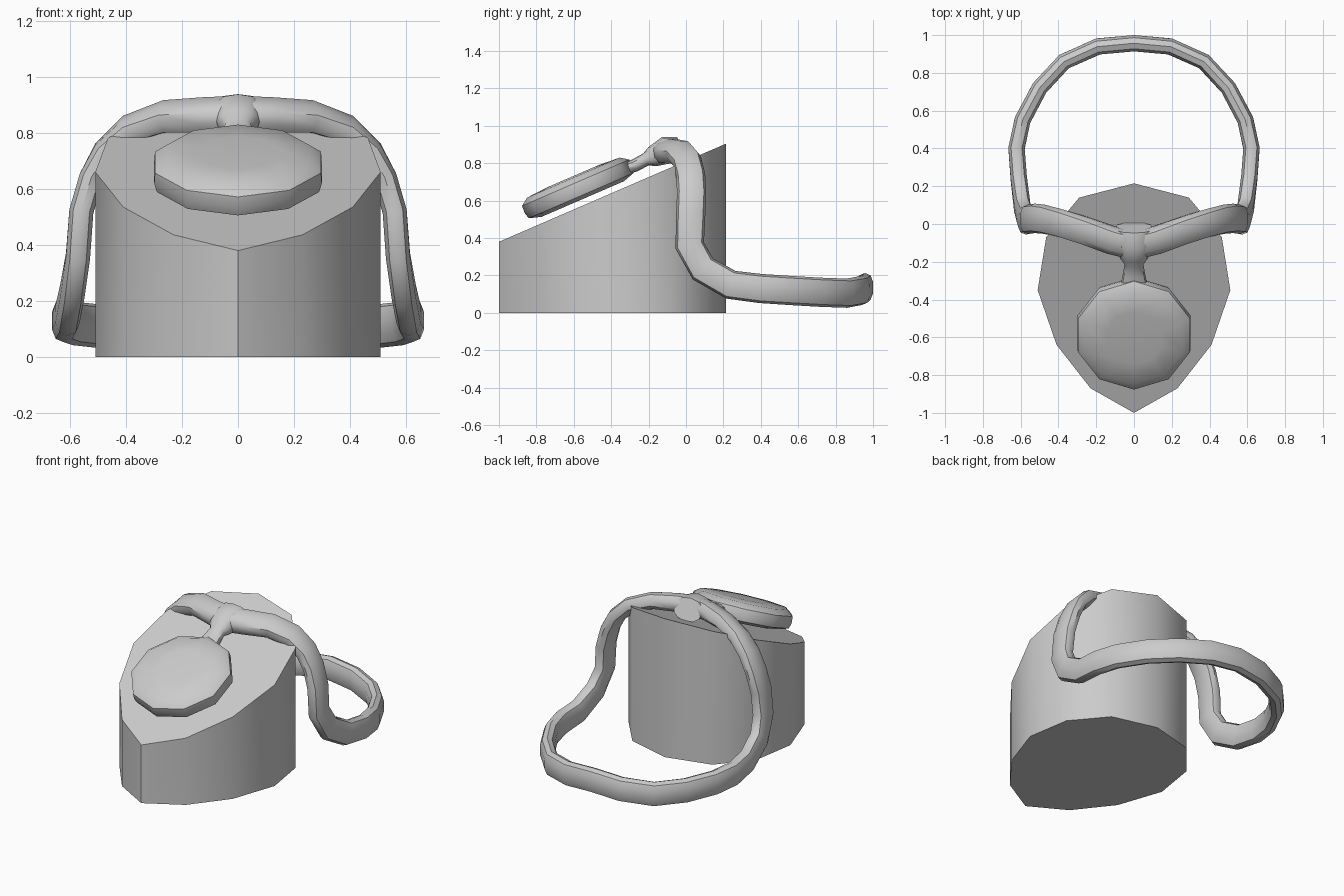
import bpy, bmesh, math
from mathutils import Vector

if "Cube" in bpy.data.objects:
    bpy.data.objects.remove(bpy.data.objects["Cube"])

SLOPE = 0.432                      # rise of the sloping top per unit y
UP = Vector((0, SLOPE, 1)).normalized()      # along-slope helpers
ALONG = Vector((0, 1, SLOPE)).normalized()
NORMAL = Vector((0, -SLOPE, 1)).normalized()
X = Vector((1, 0, 0))


def loft(name, rings, closed=False, angle=40):
    """Skin a list of equal-length point rings into one object."""
    bm = bmesh.new()
    vs = [[bm.verts.new(p) for p in r] for r in rings]
    n = len(vs[0])
    for i in range(len(vs) if closed else len(vs) - 1):
        a, b = vs[i], vs[(i + 1) % len(vs)]
        for j in range(n):
            k = (j + 1) % n
            bm.faces.new((a[j], a[k], b[k], b[j]))
    if not closed:
        bm.faces.new(vs[0])
        bm.faces.new(vs[-1])
    bmesh.ops.recalc_face_normals(bm, faces=bm.faces)
    me = bpy.data.meshes.new(name)
    bm.to_mesh(me)
    bm.free()
    ob = bpy.data.objects.new(name, me)
    bpy.context.collection.objects.link(ob)
    bpy.ops.object.select_all(action='DESELECT')
    ob.select_set(True)
    bpy.context.view_layer.objects.active = ob
    bpy.ops.object.shade_smooth_by_angle(angle=math.radians(angle))
    return ob


def oval(c, u, v, n=10, power=1.0, start=0.0):
    """Ring of n points around c with half-axes u and v."""
    pts = []
    for i in range(n):
        a = start + 2 * math.pi * i / n
        f = lambda t: math.copysign(abs(t) ** power, t)
        pts.append(Vector(c) + u * f(math.cos(a)) + v * f(math.sin(a)))
    return pts


# Wedge base: mirrored outline, flat bottom, sloping top
half = [(0, -1), (.23, -.87), (.41, -.64), (.51, -.35), (.465, -.07), (.29, .14), (0, .215)]
outline = half + [(-x, y) for x, y in half[-2:0:-1]]
loft("wedge_base",
     [[(x, y, 0) for x, y in outline],
      [(x, y, .38 + (y + 1) * SLOPE) for x, y in outline]], angle=37)

# Strap: half path (centre, wide direction in y/z), mirrored into a closed loop
path = [((0, -.115, .865), (.9, .4)), ((.12, -.085, .865), (.9, .4)),
        ((.26, -.035, .86), (.93, .35)), ((.39, .005, .815), (.97, .25)),
        ((.475, .025, .735), (1, .1)), ((.525, .03, .64), (1, 0)),
        ((.56, .025, .52), (1, 0)), ((.572, .02, .36), (.98, .25)),
        ((.592, .09, .235), (.65, .75)), ((.61, .24, .15), (.2, 1)),
        ((.622, .40, .13), (.05, 1)), ((.59, .55, .12), (0, 1)),
        ((.50, .72, .11), (0, 1)), ((.37, .86, .105), (0, 1)),
        ((.19, .94, .12), (0, 1)), ((0, .957, .135), (0, 1))]
mir = [((-c[0], c[1], c[2]), w) for c, w in path[-2:0:-1]]
loop = path + mir
rings = []
for i, (c, w) in enumerate(loop):
    nxt, prv = Vector(loop[(i + 1) % len(loop)][0]), Vector(loop[i - 1][0])
    t = (nxt - prv).normalized()
    wide = Vector((0, *w))
    wide = (wide - t * wide.dot(t)).normalized()
    thin = t.cross(wide)
    top = max(0, 1 - abs(c[0]) / .45) if c[1] < .1 and c[2] > .7 else 0
    rings.append(oval(c, wide * .078, thin * (.045 + .018 * top), 10, .8))
loft("strap_loop", rings, closed=True, angle=45)

# Flared sleeve over the strap, narrowing to a neck that holds the disc
sleeve = [(-.02, .875, .10, .07), (-.10, .87, .09, .075), (-.18, .835, .075, .055),
          (-.215, .82, .05, .035), (-.27, .79, .06, .035), (-.34, .765, .075, .03)]
loft("sleeve_and_neck",
     [oval((0, y, z), X * rx, NORMAL * rz, 12, .85) for y, z, rx, rz in sleeve])

# Ten-sided tilted disc with soft rim
profile = [(.24, -.065), (.305, -.045), (.315, -.01), (.312, .03), (.27, .06), (.15, .068)]
loft("round_pendant",
     [oval(Vector((0, -.578, .668)) + NORMAL * h, X * r, ALONG * r, 10, 1, math.pi / 2)
      for r, h in profile], angle=45)
